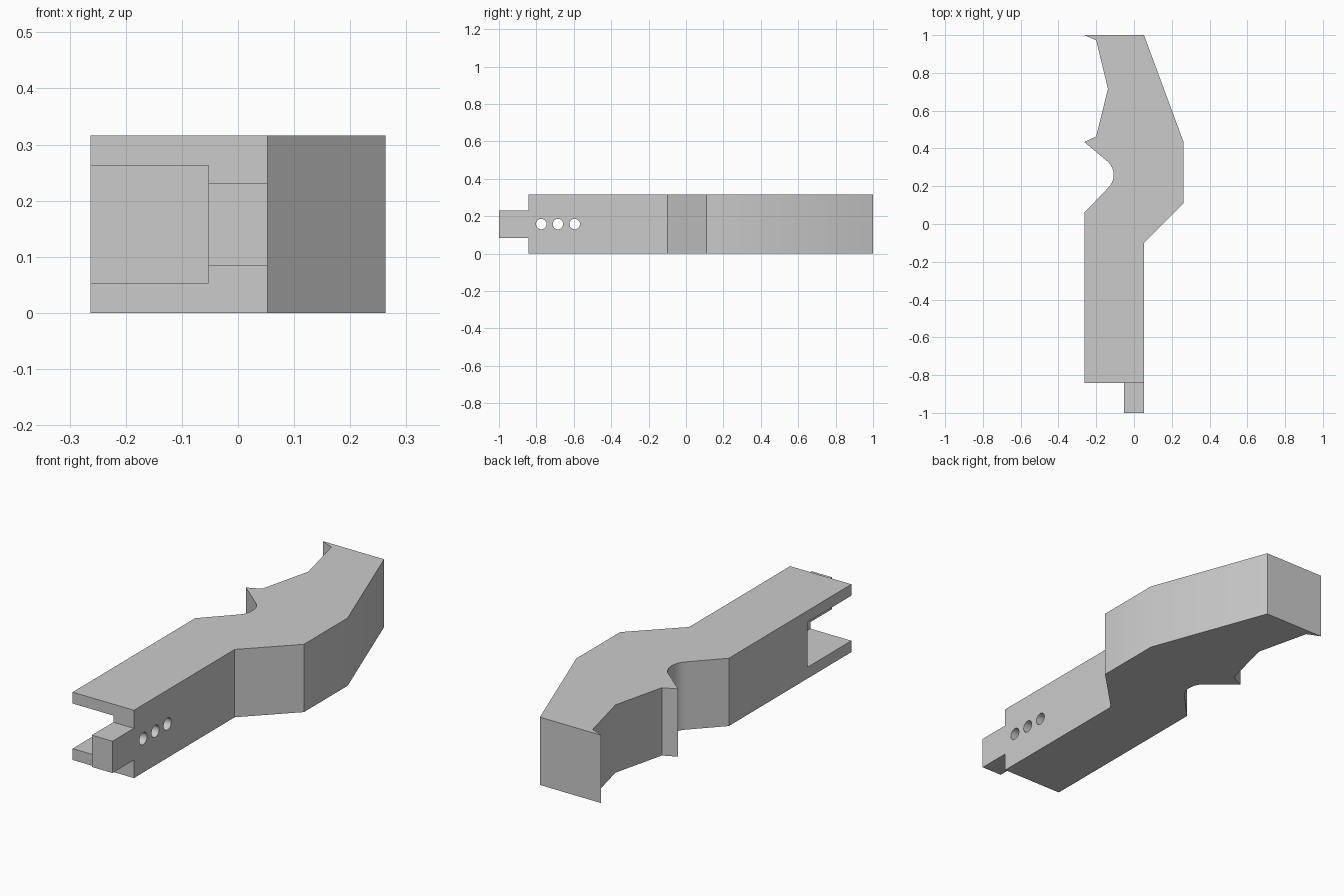
import bpy, bmesh, math
from mathutils import Matrix, Vector

if "Cube" in bpy.data.objects:
    bpy.data.objects.remove(bpy.data.objects["Cube"], do_unlink=True)

HEIGHT = 0.316
MID = HEIGHT / 2
WALL = 0.053        # half thickness of the holed wall
FRONT = -0.842      # front end of the body

grey = bpy.data.materials.new("light_grey")
grey.use_nodes = True
grey.diffuse_color = (0.6, 0.6, 0.6, 1)
grey.node_tree.nodes["Principled BSDF"].inputs["Base Color"].default_value = (0.6, 0.6, 0.6, 1)


def make_object(name, bm):
    bmesh.ops.recalc_face_normals(bm, faces=bm.faces)
    mesh = bpy.data.meshes.new(name)
    bm.to_mesh(mesh)
    bm.free()
    mesh.materials.append(grey)
    obj = bpy.data.objects.new(name, mesh)
    bpy.context.collection.objects.link(obj)
    return obj


def box(name, low, high):
    low, high = Vector(low), Vector(high)
    bm = bmesh.new()
    bmesh.ops.create_cube(bm, size=1)
    bmesh.ops.scale(bm, vec=high - low, verts=bm.verts)
    bmesh.ops.translate(bm, vec=(low + high) / 2, verts=bm.verts)
    return make_object(name, bm)


def cut(target, cutter):
    cutter.hide_render = True
    mod = target.modifiers.new("cut", 'BOOLEAN')
    mod.operation = 'DIFFERENCE'
    mod.solver = 'EXACT'
    mod.object = cutter
    bpy.context.view_layer.objects.active = target
    bpy.ops.object.modifier_apply(modifier=mod.name)
    bpy.data.objects.remove(cutter, do_unlink=True)


# Handle body: bent outline with a round finger notch, extruded upward
notch = []
for i in range(17):
    a = math.radians(-45 + 93 * i / 16)
    notch.append((-0.203 + 0.095 * math.cos(a), 0.26 + 0.095 * math.sin(a)))
right_side = [(WALL, FRONT), (WALL, -0.1), (0.263, 0.11), (0.263, 0.432), (WALL, 1)]
left_side = [(-0.263, 0.06)] + notch + [(-0.263, 0.434), (-0.2, 0.464), (-0.138, 0.716),
                                        (-0.2, 0.973), (-0.263, 1)]
outline = right_side + left_side[::-1] + [(-0.263, FRONT)]
bm = bmesh.new()
base = bm.faces.new([bm.verts.new((x, y, 0)) for x, y in outline])
top = bmesh.ops.extrude_face_region(bm, geom=[base], use_keep_orig=True)
bmesh.ops.translate(bm, vec=(0, 0, HEIGHT),
                    verts=[v for v in top["geom"] if isinstance(v, bmesh.types.BMVert)])
body = make_object("handle_body", bm)

# Side slot, open to the front and one side
cut(body, box("slot_cutter", (-0.4, -1.0, WALL), (-WALL, -0.52, HEIGHT - WALL)))

# Row of three pin holes through the wall
for i in range(3):
    bm = bmesh.new()
    place = Matrix.Translation((0, -0.774 + 0.0895 * i, MID)) @ Matrix.Rotation(math.pi / 2, 4, 'Y')
    bmesh.ops.create_cone(bm, cap_ends=True, segments=32, radius1=0.028, radius2=0.028,
                          depth=0.3, matrix=place)
    cut(body, make_object("pin_hole_cutter", bm))

# Front tab
tab = box("front_tab", (-WALL, -1, MID - 0.074), (WALL, FRONT, MID + 0.074))

# Smooth the notch and holes, keep corners sharp
bpy.ops.object.select_all(action='DESELECT')
body.select_set(True)
bpy.context.view_layer.objects.active = body
bpy.ops.object.shade_smooth_by_angle(angle=math.radians(30))
